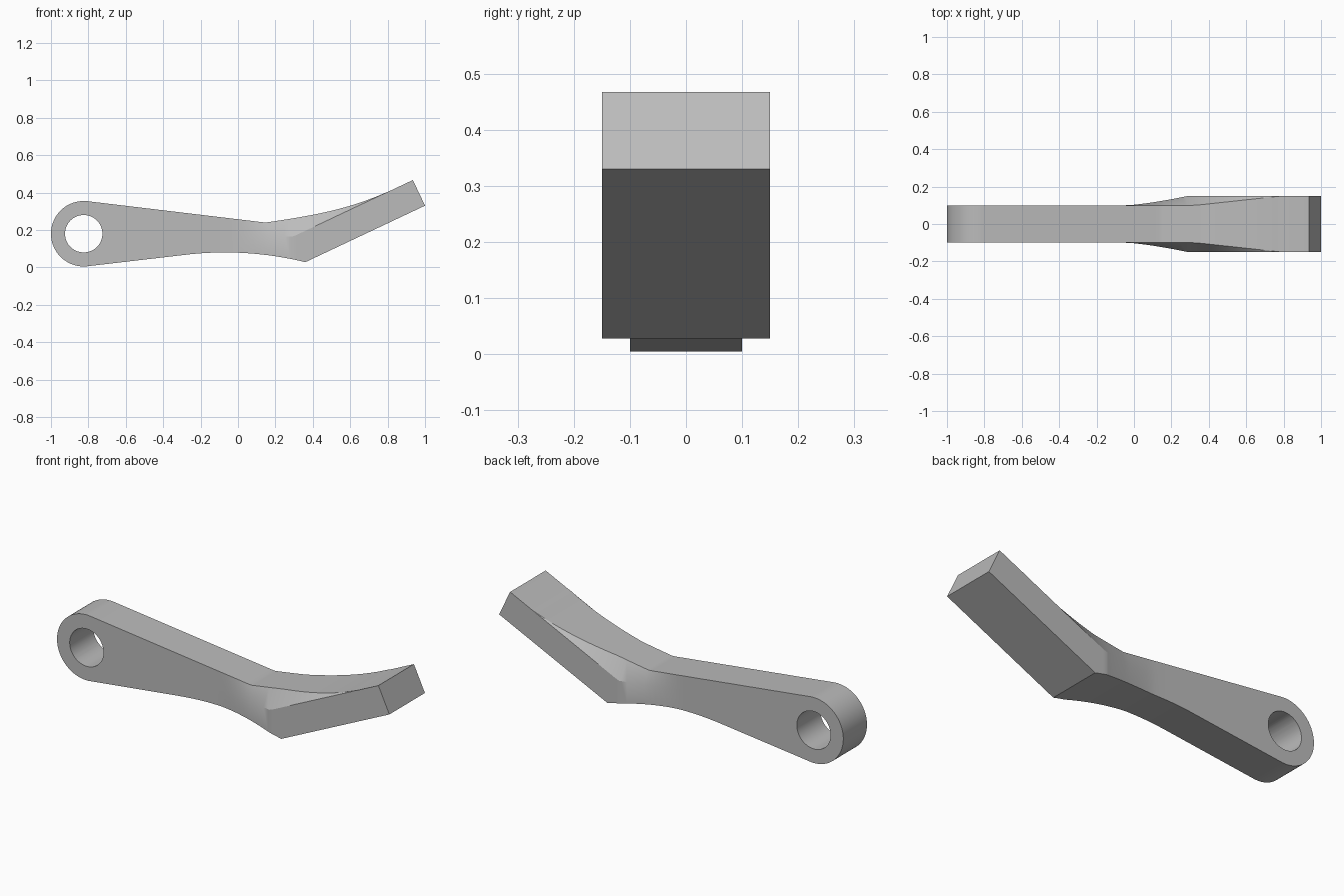
import bpy, bmesh, math

cube = bpy.data.objects.get("Cube")
if cube:
    bpy.data.objects.remove(cube, do_unlink=True)

EYE_X, EYE_Z, EYE_R, HOLE_R = -0.825, 0.18, 0.175, 0.1
TILT = math.radians(96.9)      # where the eye meets the straight arm
SLOPE = 0.12                   # taper of the arm
NARROW, WIDE = 0.1, 0.15       # half widths of arm and pad
ARM_X = EYE_X - EYE_R * math.cos(TILT)
ARM_H = EYE_R * math.sin(TILT)


def ramp(x, a, b):
    return min(1, max(0, (x - a) / (b - a)))


def pad_line(x):
    return 0.467 + 0.472 * (x - 0.935)


def top(x):
    if x < 0.15:
        return EYE_Z + ARM_H - SLOPE * (x - ARM_X)
    if x < 0.8:
        u = x - 0.15
        return 0.24 + 0.15 * u + 0.245 * u ** 3
    return pad_line(x)


def bottom(x):
    if x < -0.3:
        return EYE_Z - ARM_H + SLOPE * (x - ARM_X)
    if x < 0.36:
        return 0.08 - 0.28 * (x + 0.07) ** 2
    return 0.028 + 0.472 * (x - 0.36)


def section(bm, x_top, z_top, x_low, z_low, shoulder, w_top, w_low):
    """Six-point cross-section with sloping shoulders."""
    f = (shoulder - z_low) / max(z_top - z_low, 1e-6)
    x_mid = x_low + (x_top - x_low) * f
    pts = [(x_top, -w_top, z_top), (x_mid, -w_low, shoulder), (x_low, -w_low, z_low),
           (x_low, w_low, z_low), (x_mid, w_low, shoulder), (x_top, w_top, z_top)]
    return [bm.verts.new(p) for p in pts]


bm = bmesh.new()
rings = []

# Rounded eye end
for i in range(25):
    a = TILT * i / 24
    x, h = EYE_X - EYE_R * math.cos(a), EYE_R * math.sin(a)
    rings.append(section(bm, x, EYE_Z + h, x, EYE_Z - h, EYE_Z, NARROW, NARROW))

# Tapered arm, flaring into the wide bent pad
stations = [-0.3] + [-0.05 + 0.03 * i for i in range(29)]
stations += [-0.25, -0.2, -0.15, -0.1, 0.15, 0.29, 0.8]
stations = sorted({round(s, 3) for s in stations} | {0.36})
for x in stations:
    w_low = NARROW + 0.05 * ramp(x, -0.04, 0.29) ** 1.35
    w_top = NARROW + 0.05 * ramp(x, 0.33, 0.79)
    shoulder = min(max(0.18 - 0.015 * ramp(x, -0.05, 0.25), pad_line(x)), top(x))
    rings.append(section(bm, x, top(x), x, bottom(x), shoulder, w_top, w_low))

# Squared-off pad end
rings.append(section(bm, 0.935, 0.467, 1.0, 0.33, 0.4, WIDE, WIDE))

for r, s in zip(rings, rings[1:]):
    for i in range(6):
        j = (i + 1) % 6
        bm.faces.new((r[i], r[j], s[j], s[i]))
bm.faces.new(rings[-1])
bmesh.ops.remove_doubles(bm, verts=bm.verts, dist=1e-4)
bmesh.ops.recalc_face_normals(bm, faces=bm.faces)
mesh = bpy.data.meshes.new("lever_arm")
bm.to_mesh(mesh)
bm.free()
lever = bpy.data.objects.new("lever_arm", mesh)
bpy.context.collection.objects.link(lever)

# Plain grey
grey = bpy.data.materials.new("plain_grey")
grey.use_nodes = True
colour = (0.5, 0.5, 0.5, 1)
grey.diffuse_color = colour
grey.node_tree.nodes["Principled BSDF"].inputs["Base Color"].default_value = colour
mesh.materials.append(grey)

# Pivot hole
bpy.ops.mesh.primitive_cylinder_add(vertices=64, radius=HOLE_R, depth=1,
                                    location=(EYE_X, 0, EYE_Z),
                                    rotation=(math.pi / 2, 0, 0))
cutter = bpy.context.object
cutter.name = "hole_cutter"
cutter.hide_render = True
cutter.data.materials.append(grey)
cut = lever.modifiers.new("pivot_hole", "BOOLEAN")
cut.operation = "DIFFERENCE"
cut.solver = "EXACT"
cut.object = cutter

bpy.ops.object.select_all(action="DESELECT")
lever.select_set(True)
bpy.context.view_layer.objects.active = lever
bpy.ops.object.modifier_apply(modifier=cut.name)
bpy.data.objects.remove(cutter, do_unlink=True)
bpy.ops.object.shade_smooth_by_angle(angle=math.radians(25))
